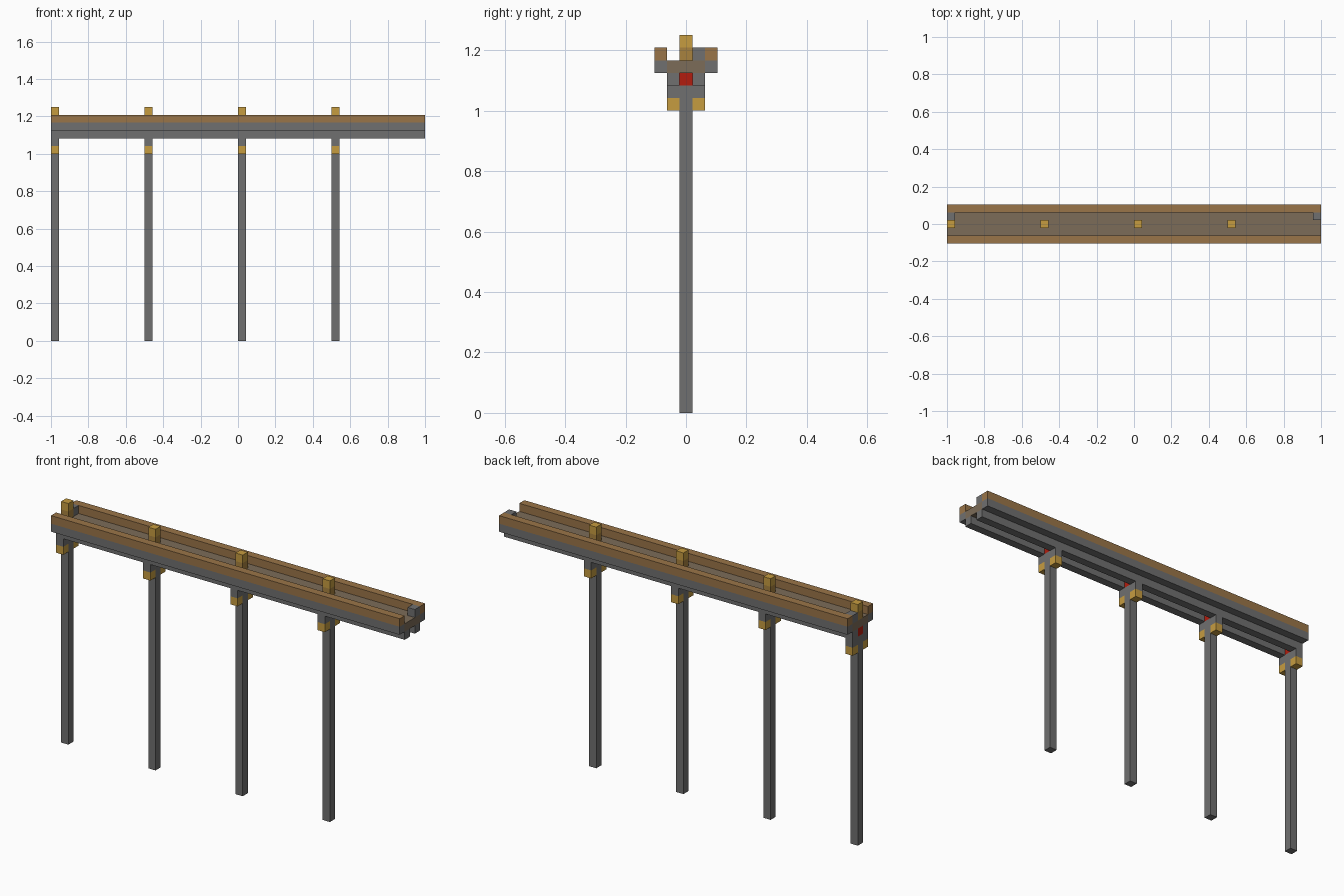
import bpy
from mathutils import Vector

if "Cube" in bpy.data.objects:
    bpy.data.objects.remove(bpy.data.objects["Cube"], do_unlink=True)

U = 2 / 48          # one block
HALF = 24           # half the beam length in blocks


def material(name, rgb):
    m = bpy.data.materials.new(name)
    m.use_nodes = True
    linear = [((c / 255 + 0.055) / 1.055) ** 2.4 for c in rgb] + [1]
    m.diffuse_color = linear
    m.node_tree.nodes["Principled BSDF"].inputs["Base Color"].default_value = linear
    return m


grey = material("stone grey", (112, 112, 112))
brown = material("rail brown", (154, 117, 72))
tan = material("floor tan", (124, 108, 88))
gold = material("lamp gold", (198, 156, 64))
dark_gold = material("lamp base gold", (168, 130, 62))
red = material("signal red", (178, 28, 14))


def block(name, mat, x, y, z):
    """Box spanning the given (start, end) ranges in block units."""
    lo = Vector((x[0], y[0], z[0])) * U
    hi = Vector((x[1], y[1], z[1])) * U
    bpy.ops.mesh.primitive_cube_add(size=1, location=(lo + hi) / 2)
    ob = bpy.context.object
    ob.name = name
    ob.scale = hi - lo
    bpy.ops.object.transform_apply(location=False, rotation=False, scale=True)
    ob.data.materials.append(mat)
    return ob


length = (-HALF, HALF)
centre = (-0.5, 0.5)
sides = {"front": -1, "back": 1}


def lane(side, n):
    """Range across the beam of the n-th block out from the centre."""
    return tuple(sorted((side * (n - 0.5), side * (n + 0.5))))


# Beam: sunken floor, ledges, raised rails and the lower runners
block("beam_floor", tan, length, (-1.5, 1.5), (27, 28))
for label, s in sides.items():
    block(label + "_ledge", grey, length, lane(s, 2), (27, 28))
    block(label + "_rail", brown, length, lane(s, 2), (28, 29))
    block(label + "_runner", grey, length, lane(s, 1), (26, 27))

# End stops on the back side of the floor
block("right_end_stop", grey, (-HALF, 1 - HALF), lane(1, 1), (28, 29))
block("left_end_stop", grey, (HALF - 1, HALF), lane(1, 1), (28, 29))

# Supports, each with brackets, signal block and lamp
for i in range(4):
    start = -HALF + 12 * i
    span = (start, start + 1)
    tag = "_" + str(i + 1)
    block("post" + tag, grey, span, centre, (0, 26))
    block("signal" + tag, red, span, centre, (26, 27))
    block("lamp_base" + tag, dark_gold, span, centre, (28, 29))
    block("lamp_top" + tag, gold, span, centre, (29, 30))
    for label, s in sides.items():
        block(label + "_bracket" + tag, grey, span, lane(s, 1), (25, 26))
        block(label + "_bracket_foot" + tag, gold, span, lane(s, 1), (24, 25))
